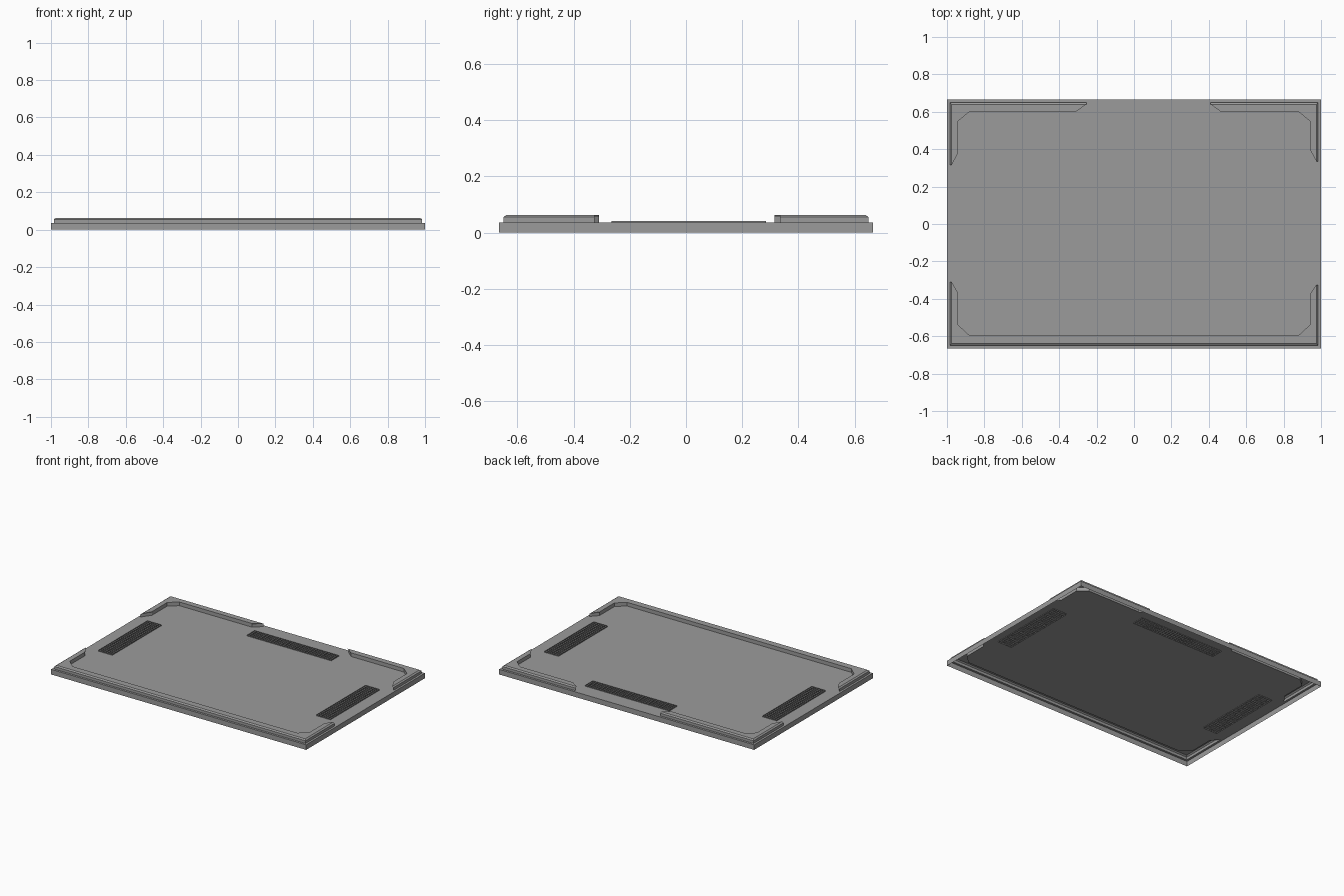
import bpy

cube = bpy.data.objects.get("Cube")
if cube:
    bpy.data.objects.remove(cube, do_unlink=True)

grey = bpy.data.materials.new("mid grey")
grey.use_nodes = True
grey.diffuse_color = (0.33, 0.33, 0.33, 1)
grey.node_tree.nodes["Principled BSDF"].inputs["Base Color"].default_value = (0.33, 0.33, 0.33, 1)

HX, HY = 1.0, 0.665        # outer half size
WX, WY = 0.985, 0.65       # outer face of the raised walls
FLOOR, SHOULDER, TOP = 0.036, 0.055, 0.062
BEVEL = 0.01


def add_object(name, verts, faces):
    mesh = bpy.data.meshes.new(name)
    mesh.from_pydata(verts, [], faces)
    mesh.materials.append(grey)
    obj = bpy.data.objects.new(name, mesh)
    bpy.context.collection.objects.link(obj)
    return obj


def stacked_shell(name, loops, cap):
    """Join equal counter-clockwise loops from bottom to top; open below."""
    n = len(loops[0])
    verts = [v for loop in loops for v in loop]
    faces = []
    for k in range(len(loops) - 1):
        for i in range(n):
            j = (i + 1) % n
            faces.append((k * n + i, k * n + j, (k + 1) * n + j, (k + 1) * n + i))
    if cap:
        faces.append(tuple(range((len(loops) - 1) * n, len(loops) * n)))
    return add_object(name, verts, faces)


def at_height(outline, z):
    return [(x, y, z) for x, y in outline]


def rectangle(hx, hy):
    return [(-hx, -hy), (hx, -hy), (hx, hy), (-hx, hy)]


# Outer rim with its narrow ledge
stacked_shell("outer_rim", [at_height(rectangle(HX, HY), 0),
                            at_height(rectangle(HX, HY), FLOOR),
                            at_height(rectangle(WX, WY), FLOOR)], False)

# Inner edges of the raised walls
front_edge = [(WX, -0.325), (0.94, -0.375), (0.94, -0.54), (0.88, -0.595),
              (-0.88, -0.595), (-0.94, -0.54), (-0.94, -0.37), (-WX, -0.31)]
back_left_edge = [(0.41, WY), (0.465, 0.6), (0.88, 0.6),
                  (0.94, 0.55), (0.94, 0.4), (WX, 0.335)]
back_right_edge = [(-WX, 0.315), (-0.94, 0.38), (-0.94, 0.55),
                   (-0.88, 0.6), (-0.31, 0.6), (-0.255, WY)]

# Floor sheet bounded by the walls and the gaps between them
outline = front_edge[::-1] + back_left_edge[::-1] + back_right_edge[::-1]
add_object("floor", at_height(outline, FLOOR), [tuple(range(len(outline)))])


# Hollow raised walls, bevelled along the outer top edge
def raised_wall(name, corners, edge):
    loop = corners + edge
    limit_x, limit_y = WX - BEVEL, WY - BEVEL
    top = [(max(-limit_x, min(limit_x, x)), max(-limit_y, min(limit_y, y)))
           for x, y in loop]
    stacked_shell(name, [at_height(loop, FLOOR), at_height(loop, SHOULDER),
                         at_height(top, TOP)], True)


raised_wall("front_wall", [(-WX, -WY), (WX, -WY)], front_edge)
raised_wall("back_left_wall", [(WX, WY)], back_left_edge)
raised_wall("back_right_wall", [(-WX, WY)], back_right_edge)


# Vents: grids of thin upright fins passing through the floor
def vent(name, cx, cy, width, depth, columns, rows):
    verts, faces = [], []

    def fin(a, b):
        s = len(verts)
        for (x, y), z in ((a, FLOOR - 0.004), (b, FLOOR - 0.004),
                          (b, FLOOR + 0.006), (a, FLOOR + 0.006)):
            verts.append((x, y, z))
        faces.append((s, s + 1, s + 2, s + 3))

    x0, x1 = cx - width / 2, cx + width / 2
    y0, y1 = cy - depth / 2, cy + depth / 2
    for i in range(columns + 1):
        x = x0 + width * i / columns
        fin((x, y0), (x, y1))
    for i in range(rows + 1):
        y = y0 + depth * i / rows
        fin((x0, y), (x1, y))
    add_object(name, verts, faces)


vent("back_vent", 0.07, 0.515, 0.66, 0.085, 32, 5)
vent("left_vent", 0.855, 0.01, 0.11, 0.55, 6, 27)
vent("right_vent", -0.855, 0.01, 0.11, 0.55, 6, 27)
